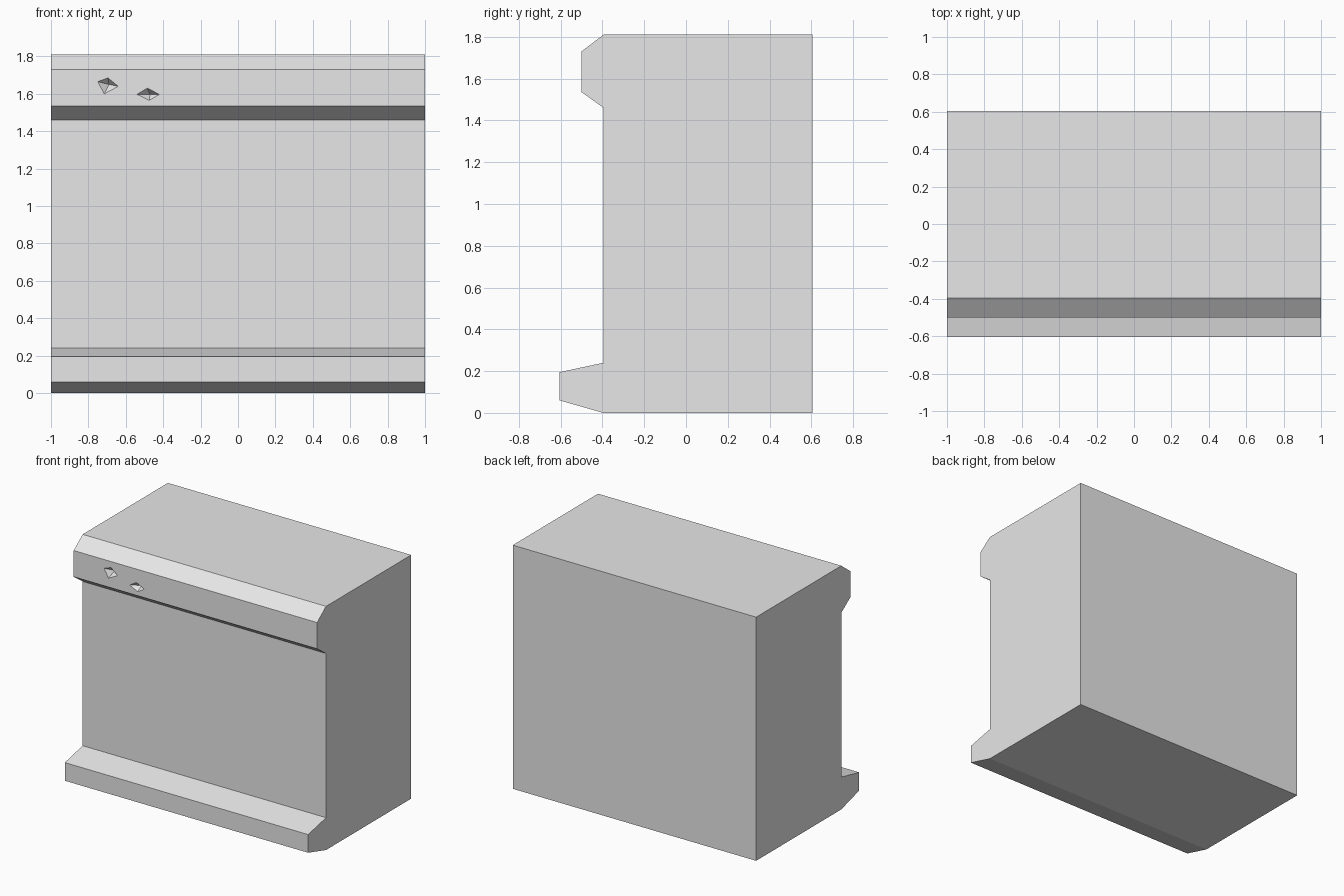
import bpy
import bmesh

if "Cube" in bpy.data.objects:
    bpy.data.objects.remove(bpy.data.objects["Cube"], do_unlink=True)

stone = bpy.data.materials.new("plain grey stone")
stone.use_nodes = True
GREY = (0.8, 0.8, 0.8, 1)
stone.diffuse_color = GREY
stone.node_tree.nodes["Principled BSDF"].inputs["Base Color"].default_value = GREY


def add_mesh(name, bm):
    bmesh.ops.recalc_face_normals(bm, faces=bm.faces)
    mesh = bpy.data.meshes.new(name)
    bm.to_mesh(mesh)
    bm.free()
    mesh.materials.append(stone)
    obj = bpy.data.objects.new(name, mesh)
    bpy.context.collection.objects.link(obj)
    return obj


# Wall block: side profile (y, z) with base ledge and top moulding, swept along x
PROFILE = [(0.605, 0), (-0.395, 0), (-0.605, 0.06), (-0.605, 0.195),
           (-0.395, 0.24), (-0.395, 1.46), (-0.5, 1.535), (-0.5, 1.73),
           (-0.395, 1.81), (0.605, 1.81)]
bm = bmesh.new()
side = bm.faces.new([bm.verts.new((-1, y, z)) for y, z in PROFILE])
swept = bmesh.ops.extrude_face_region(bm, geom=[side], use_keep_orig=True)
bmesh.ops.translate(bm, vec=(2, 0, 0),
                    verts=[v for v in swept["geom"] if isinstance(v, bmesh.types.BMVert)])
wall = add_mesh("wall_block", bm)


# Chips: shallow four-sided pits cut into the front of the top moulding
def cut_chip(name, tip, outline, depth=0.04, front=-0.5):
    bm = bmesh.new()
    apex = bm.verts.new((tip[0], front + depth, tip[1]))
    rim = [bm.verts.new((2 * x - tip[0], front - depth, 2 * z - tip[1]))
           for x, z in outline]
    bm.faces.new(rim)
    for a, b in zip(rim, rim[1:] + rim[:1]):
        bm.faces.new((a, b, apex))
    cutter = add_mesh(name, bm)
    cutter.hide_render = True
    cut = wall.modifiers.new(name, "BOOLEAN")
    cut.operation = "DIFFERENCE"
    cut.solver = "EXACT"
    cut.object = cutter
    bpy.context.view_layer.objects.active = wall
    bpy.ops.object.modifier_apply(modifier=name)
    bpy.data.objects.remove(cutter, do_unlink=True)


cut_chip("left_chip", (-0.69, 1.65),
         [(-0.75, 1.665), (-0.695, 1.685), (-0.64, 1.64), (-0.715, 1.6)])
cut_chip("right_chip", (-0.47, 1.597),
         [(-0.54, 1.597), (-0.485, 1.63), (-0.42, 1.597), (-0.475, 1.565)])
